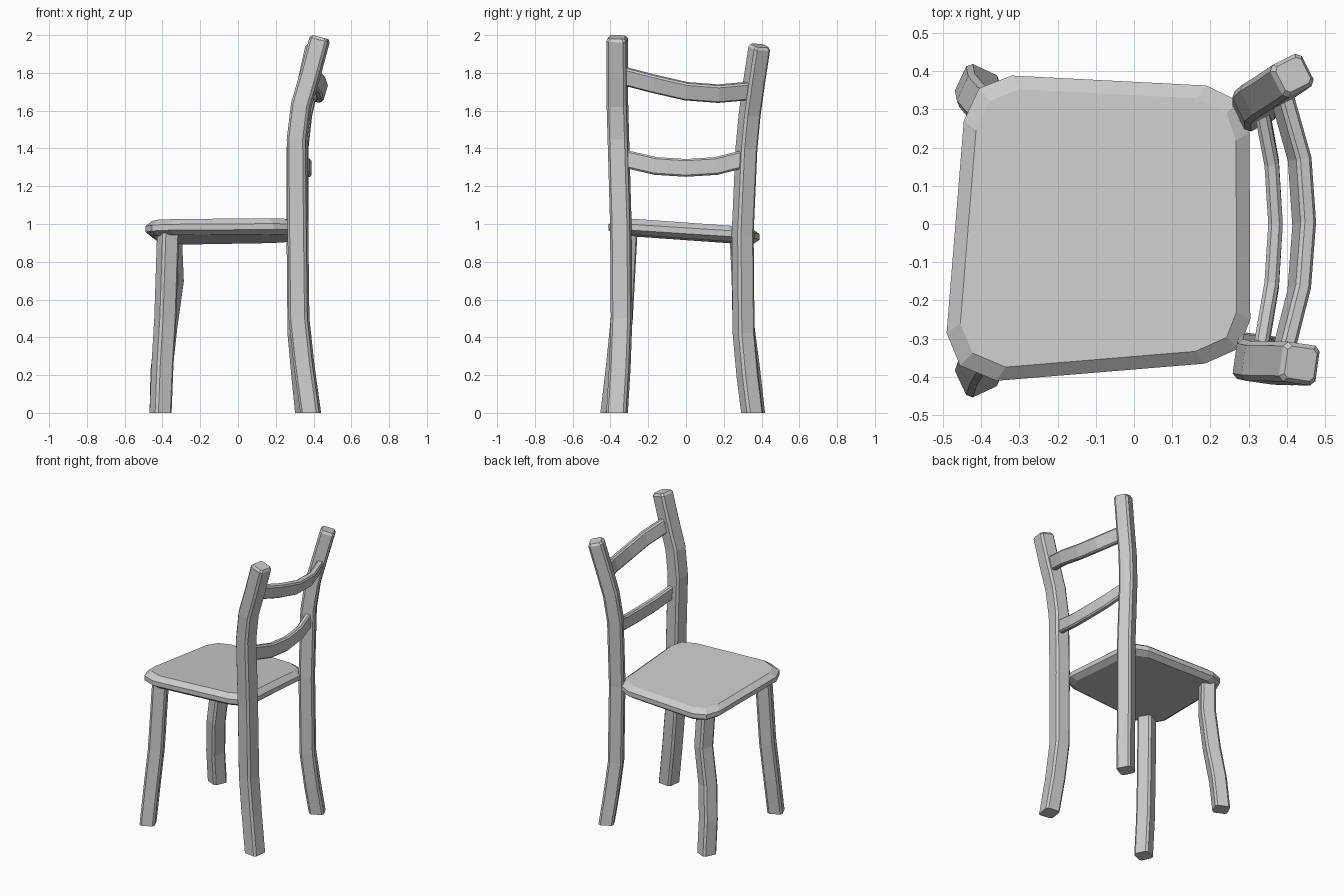
import bpy, bmesh, math
from mathutils import Vector


def skin(name, rings):
    """Join equal-sized rings of points into a closed flat-shaded solid."""
    bm = bmesh.new()
    loops = [[bm.verts.new(p) for p in r] for r in rings]
    n = len(loops[0])
    for a, b in zip(loops, loops[1:]):
        for i in range(n):
            j = (i + 1) % n
            bm.faces.new((a[i], a[j], b[j], b[i]))
    bm.faces.new(loops[0][::-1])
    bm.faces.new(loops[-1])
    bmesh.ops.recalc_face_normals(bm, faces=bm.faces[:])
    me = bpy.data.meshes.new(name)
    bm.to_mesh(me)
    bm.free()
    ob = bpy.data.objects.new(name, me)
    bpy.context.collection.objects.link(ob)
    return ob


def bar(name, path, w, d, c, hint, cap=0.0):
    """Sweep a chamfered rectangle (w along hint, d across) along a path."""
    pts = [Vector(p) for p in path]
    hw, hd = w / 2, d / 2
    section = [(hw, c - hd), (hw, hd - c), (hw - c, hd), (c - hw, hd),
               (-hw, hd - c), (-hw, c - hd), (c - hw, -hd), (hw - c, -hd)]
    rings = []
    for i, p in enumerate(pts):
        t = (pts[min(i + 1, len(pts) - 1)] - pts[max(i - 1, 0)]).normalized()
        if p.z == 0:
            t = Vector((0, 0, 1))  # foot lies flat on the floor
        u = (Vector(hint) - t * t.dot(Vector(hint))).normalized()
        v = t.cross(u)
        rings.append([p + u * a + v * b for a, b in section])
    if cap:
        rings.append([p + t * cap + (u * a + v * b) * 0.8 for a, b in section])
    return skin(name, rings)


def turned(deg):
    return (math.cos(math.radians(deg)), math.sin(math.radians(deg)), 0)


# Seat: rounded trapezoid with bevelled rim, dipping towards +y
outline = [(-0.445, 0.27), (-0.405, 0.355), (-0.32, 0.388), (0.19, 0.362),
           (0.275, 0.32), (0.302, 0.24), (0.304, -0.25), (0.275, -0.325),
           (0.185, -0.365), (-0.36, -0.41), (-0.455, -0.37), (-0.49, -0.285)]
cx, cy = -0.09, -0.01
skin("seat", [[(cx + (x - cx) * s, cy + (y - cy) * s,
                0.962 + dz + 0.012 * x - 0.065 * y) for x, y in outline]
              for s, dz in ((0.91, -0.042), (1, -0.017), (1, 0.014), (0.91, 0.042))])

# Back posts
bar("back_post_near", [(0.385, -0.365, 0), (0.35, -0.35, 0.25), (0.323, -0.341, 0.5),
                       (0.317, -0.345, 1.0), (0.313, -0.358, 1.45), (0.335, -0.363, 1.63),
                       (0.385, -0.364, 1.8), (0.432, -0.365, 1.975)],
    0.1, 0.105, 0.013, turned(-8), 0.015)
bar("back_post_far", [(0.36, 0.35, 0), (0.34, 0.325, 0.2), (0.32, 0.305, 0.42),
                      (0.315, 0.3, 0.95), (0.315, 0.32, 1.4), (0.335, 0.337, 1.58),
                      (0.375, 0.362, 1.76), (0.413, 0.388, 1.93)],
    0.095, 0.095, 0.013, turned(27), 0.015)

# Front legs
bar("front_leg_near", [(-0.41, -0.395, 0), (-0.4, -0.365, 0.25), (-0.385, -0.34, 0.5),
                       (-0.37, -0.315, 0.96)], 0.096, 0.096, 0.013, turned(25))
bar("front_leg_far", [(-0.41, 0.36, 0), (-0.405, 0.335, 0.22), (-0.38, 0.305, 0.45),
                      (-0.345, 0.3, 0.7), (-0.355, 0.29, 0.93)],
    0.096, 0.096, 0.013, turned(-25))

# Curved back rails
bar("upper_rail", [(0.39, -0.335, 1.785), (0.432, -0.17, 1.742), (0.445, 0, 1.703),
                   (0.433, 0.17, 1.69), (0.385, 0.34, 1.705)],
    0.042, 0.095, 0.009, (1, 0, -0.3))
bar("lower_rail", [(0.332, -0.325, 1.345), (0.36, -0.16, 1.307), (0.37, 0, 1.297),
                   (0.36, 0.16, 1.307), (0.332, 0.31, 1.345)],
    0.038, 0.094, 0.009, (1, 0, 0))
